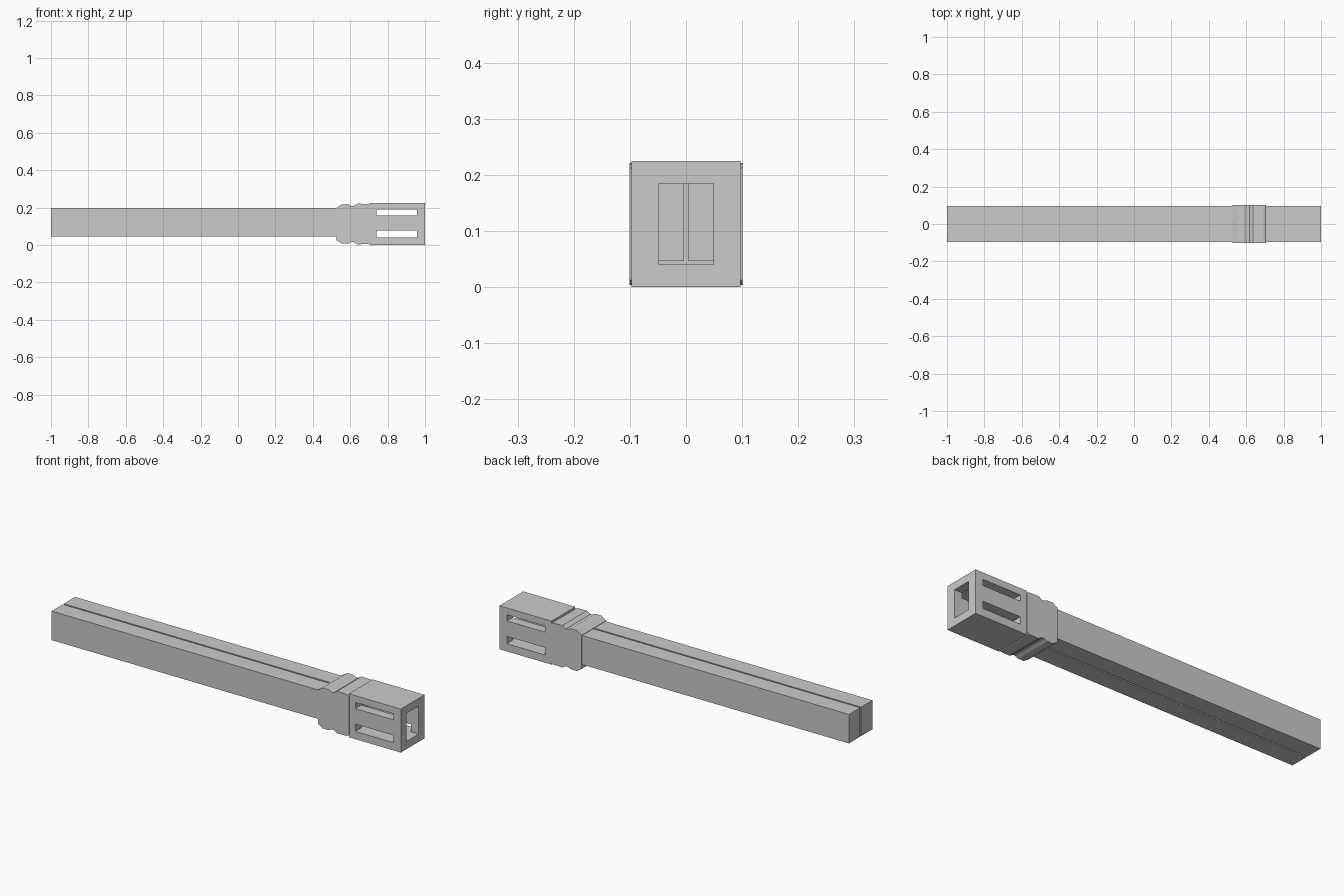
import bpy, bmesh
from mathutils import Vector

if "Cube" in bpy.data.objects:
    bpy.data.objects.remove(bpy.data.objects["Cube"])


def box(name, lo, hi):
    bm = bmesh.new()
    bmesh.ops.create_cube(bm, size=1)
    lo, hi = Vector(lo), Vector(hi)
    for v in bm.verts:
        v.co = (lo + hi) / 2 + v.co * (hi - lo)
    return to_object(name, bm)


def to_object(name, bm):
    bmesh.ops.recalc_face_normals(bm, faces=bm.faces)
    me = bpy.data.meshes.new(name)
    bm.to_mesh(me)
    bm.free()
    ob = bpy.data.objects.new(name, me)
    bpy.context.collection.objects.link(ob)
    return ob


def profile_prism(name, pts, half_width):
    bm = bmesh.new()
    face = bm.faces.new([bm.verts.new((x, -half_width, z)) for x, z in pts])
    ext = bmesh.ops.extrude_face_region(bm, geom=[face])
    for g in ext["geom"]:
        if isinstance(g, bmesh.types.BMVert):
            g.co.y = half_width
    # the extrude keeps the starting face as the other cap
    return to_object(name, bm)


def cut(target, cutter):
    mod = target.modifiers.new("cut", "BOOLEAN")
    mod.operation = "DIFFERENCE"
    mod.solver = "EXACT"
    mod.object = cutter
    bpy.context.view_layer.objects.active = target
    bpy.ops.object.modifier_apply(modifier=mod.name)
    bpy.data.objects.remove(cutter)


# Two long bars side by side, with a narrow recessed core in the seam
for side, y0, y1 in (("front", -0.096, -0.004), ("back", 0.004, 0.096)):
    box(side + "_bar", (-1, y0, 0.047), (0.71, y1, 0.197))
box("seam_core", (-0.993, -0.004, 0.055), (0.703, 0.004, 0.189))

# Moulded collar: half outline, mirrored about the mid height
mid = 0.1125
outline = [(0.527, 0.087), (0.555, 0.105), (0.588, 0.105), (0.602, 0.098),
           (0.617, 0.096), (0.637, 0.109), (0.692, 0.107), (0.706, 0.100)]
pts = [(x, mid + h) for x, h in outline]
pts += [(x, mid - h) for x, h in reversed(outline)]
profile_prism("collar", pts, 0.1005)

# Thick-walled end socket with a straight tunnel and slots through both sides
socket = box("end_socket", (0.702, -0.097, 0.0), (1, 0.097, 0.225))
cut(socket, box("tunnel_cutter", (0.69, -0.049, 0.04), (1.1, 0.049, 0.185)))
for z0, z1 in ((0.04, 0.078), (0.158, 0.19)):
    cut(socket, box("slot_cutter", (0.74, -0.2, z0), (0.957, 0.2, z1)))
